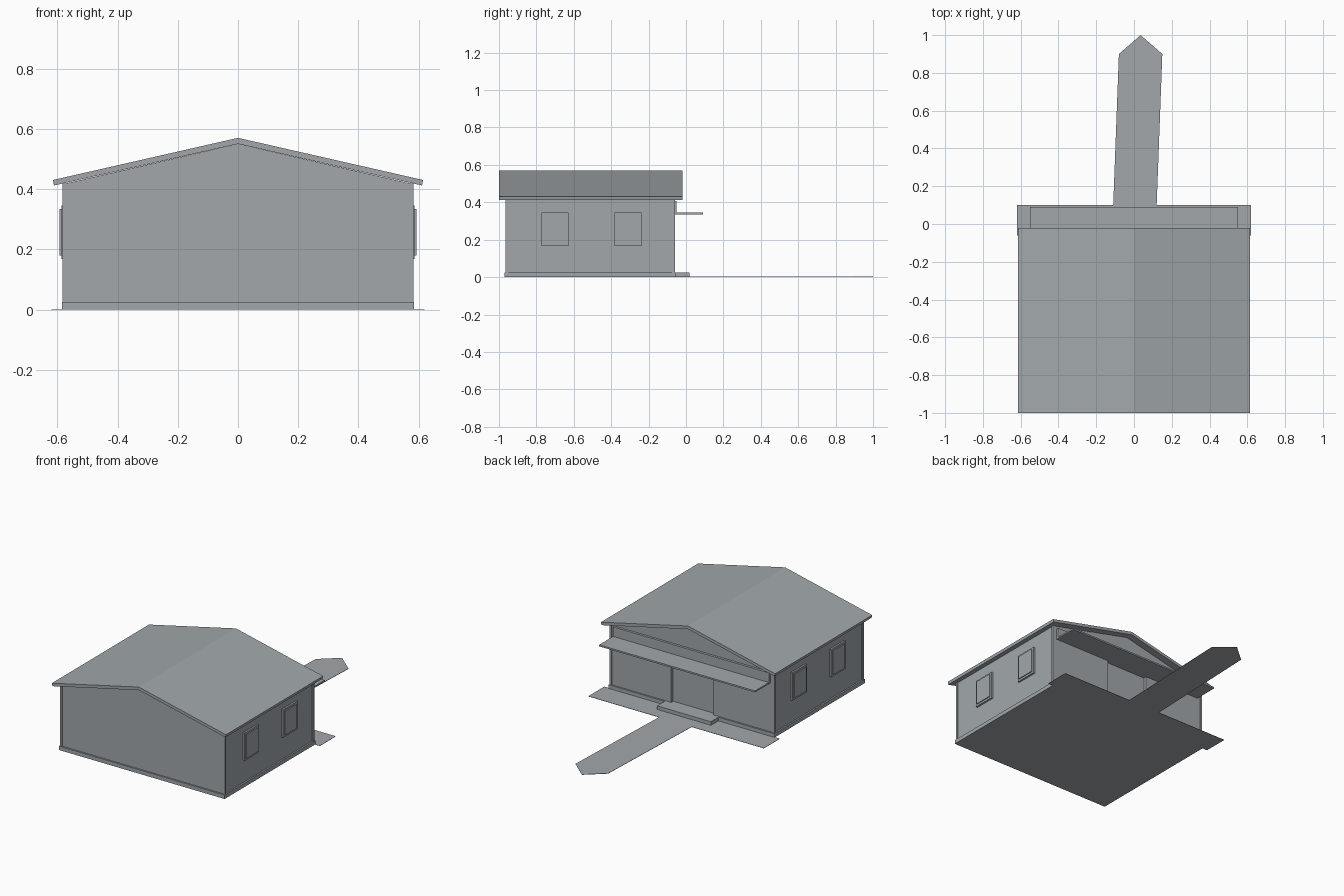
import bpy
import bmesh

default = bpy.data.objects.get("Cube")
if default:
    bpy.data.objects.remove(default, do_unlink=True)

grey = bpy.data.materials.new("cool_grey")
grey.use_nodes = True
COLOUR = (0.36, 0.39, 0.41, 1)
grey.diffuse_color = COLOUR
grey.node_tree.nodes["Principled BSDF"].inputs["Base Color"].default_value = COLOUR


def prism(name, outline, place, sweep):
    """Extrude a flat outline; place maps its 2D points into space."""
    bm = bmesh.new()
    face = bm.faces.new([bm.verts.new(place(a, b)) for a, b in outline])
    grown = bmesh.ops.extrude_face_region(bm, geom=[face])
    verts = [v for v in grown["geom"] if isinstance(v, bmesh.types.BMVert)]
    bmesh.ops.translate(bm, verts=verts, vec=sweep)
    bmesh.ops.recalc_face_normals(bm, faces=bm.faces)
    mesh = bpy.data.meshes.new(name)
    bm.to_mesh(mesh)
    bm.free()
    mesh.materials.append(grey)
    obj = bpy.data.objects.new(name, mesh)
    bpy.context.collection.objects.link(obj)
    return obj


def along_y(name, outline, y0, y1):
    return prism(name, outline, lambda x, z: (x, y0, z), (0, y1 - y0, 0))


def slab(name, outline, z0, z1):
    return prism(name, outline, lambda x, y: (x, y, z0), (0, 0, z1 - z0))


def box(name, x, y, z):
    corners = [(x[0], y[0]), (x[1], y[0]), (x[1], y[1]), (x[0], y[1])]
    return slab(name, corners, *z)


FRONT, BACK, HALF, EAVE = -0.96, -0.065, 0.575, 0.418

# Walls with a recessed doorway at the back
walls = box("walls", (-HALF, HALF), (FRONT, BACK), (0.0, EAVE))
cutter = box("doorway_cutter", (-0.15, 0.15), (BACK - 0.02, 0.1), (0.025, 0.335))
cutter.hide_render = True
cut = walls.modifiers.new("doorway", "BOOLEAN")
cut.operation = "DIFFERENCE"
cut.solver = "EXACT"
cut.object = cutter
bpy.context.view_layer.objects.active = walls
bpy.ops.object.modifier_apply(modifier=cut.name)
bpy.data.objects.remove(cutter, do_unlink=True)

# Gable block and roof sheet
along_y("gable", [(-HALF, EAVE), (HALF, EAVE), (0, 0.55)], FRONT, BACK)
along_y("roof", [(-0.615, 0.43), (-0.611, 0.412), (0, 0.55),
                 (0.611, 0.412), (0.615, 0.43), (0, 0.57)], -1.0, -0.02)

# Base course and corner trims
box("plinth", (-0.585, 0.585), (-0.97, -0.055), (0, 0.025))
for side, sx in (("left", 1), ("right", -1)):
    x = sorted((sx * 0.568, sx * 0.582))
    box(f"front_{side}_corner_trim", x, (FRONT - 0.004, FRONT + 0.01), (0.025, EAVE))
    box(f"back_{side}_corner_trim", x, (BACK - 0.01, BACK + 0.005), (0.025, EAVE))

    # Side windows: frame with a slightly raised pane
    for i, y in enumerate((-0.70, -0.31), 1):
        box(f"{side}_window_frame_{i}", sorted((sx * 0.57, sx * 0.586)),
            (y - 0.072, y + 0.072), (0.167, 0.345))
        box(f"{side}_window_pane_{i}", sorted((sx * 0.58, sx * 0.592)),
            (y - 0.06, y + 0.06), (0.18, 0.333))

# Back fascia panel, awning and door step
box("fascia_panel", (-0.55, 0.55), (BACK - 0.005, -0.05), (0.34, 0.406))
box("awning", (-0.55, 0.55), (BACK - 0.005, 0.09), (0.335, 0.345))
box("door_step", (-0.19, 0.19), (-0.06, 0.02), (0, 0.025))

# Pavement strip and tapering path
box("pavement", (-0.62, 0.62), (-0.06, 0.1), (0, 0.002))
slab("path", [(-0.11, 0.1), (0.12, 0.1), (0.15, 0.9), (0.035, 1.0), (-0.08, 0.9)], 0, 0.002)
